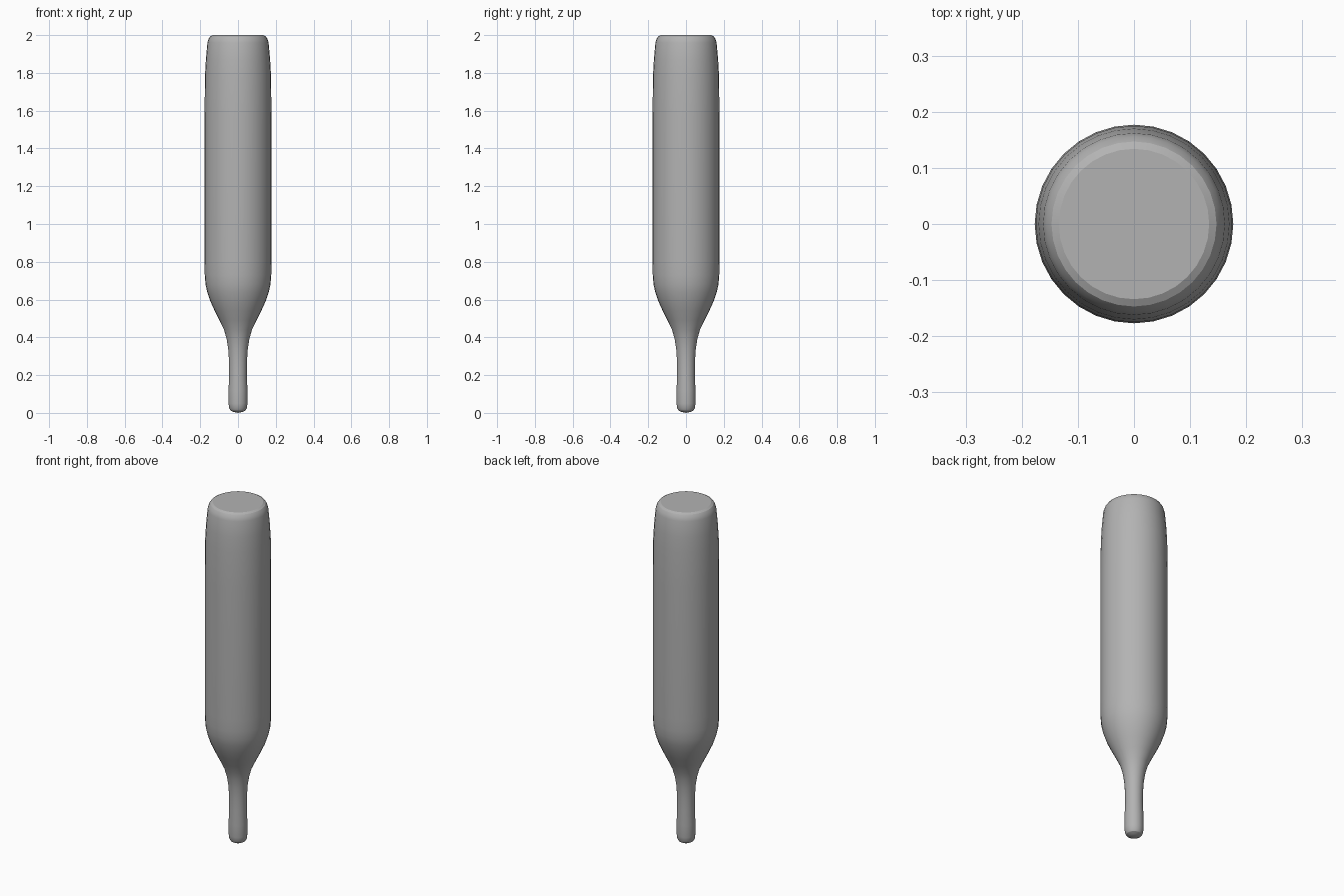
import bpy, bmesh, math

if "Cube" in bpy.data.objects:
    bpy.data.objects.remove(bpy.data.objects["Cube"])

# Half profile (radius, height), from the stem tip up to the flat top
profile = [(0, 0), (0.025, 0.005), (0.040, 0.013), (0.047, 0.025), (0.050, 0.05),
           (0.050, 0.12), (0.047, 0.20), (0.048, 0.28), (0.052, 0.34), (0.060, 0.39),
           (0.074, 0.44), (0.098, 0.49), (0.123, 0.54), (0.146, 0.59), (0.163, 0.64),
           (0.172, 0.68), (0.176, 0.73), (0.177, 0.80), (0.177, 1.20), (0.177, 1.57),
           (0.175, 1.78), (0.170, 1.87), (0.162, 1.96), (0.156, 1.98), (0.147, 1.993),
           (0.134, 2.0), (0, 2.0)]

# Lathe the profile around z
bm = bmesh.new()
verts = [bm.verts.new((r, 0, z)) for r, z in profile]
edges = [bm.edges.new(pair) for pair in zip(verts, verts[1:])]
bmesh.ops.spin(bm, geom=verts + edges, cent=(0, 0, 0), axis=(0, 0, 1),
               angle=math.tau, steps=32, use_merge=False)
bmesh.ops.remove_doubles(bm, verts=bm.verts, dist=0.0005)
bmesh.ops.recalc_face_normals(bm, faces=bm.faces)

# Solid turned body with narrow stem
mesh = bpy.data.meshes.new("turned_body")
bm.to_mesh(mesh)
bm.free()
body = bpy.data.objects.new("turned_body", mesh)
bpy.context.collection.objects.link(body)
bpy.context.view_layer.objects.active = body
body.select_set(True)
bpy.ops.object.shade_smooth_by_angle(angle=math.radians(25))

# Darker grey finish
grey = bpy.data.materials.new("dark_grey")
grey.diffuse_color = (0.45, 0.45, 0.45, 1)
grey.use_nodes = True
grey.node_tree.nodes["Principled BSDF"].inputs["Base Color"].default_value = grey.diffuse_color
mesh.materials.append(grey)
